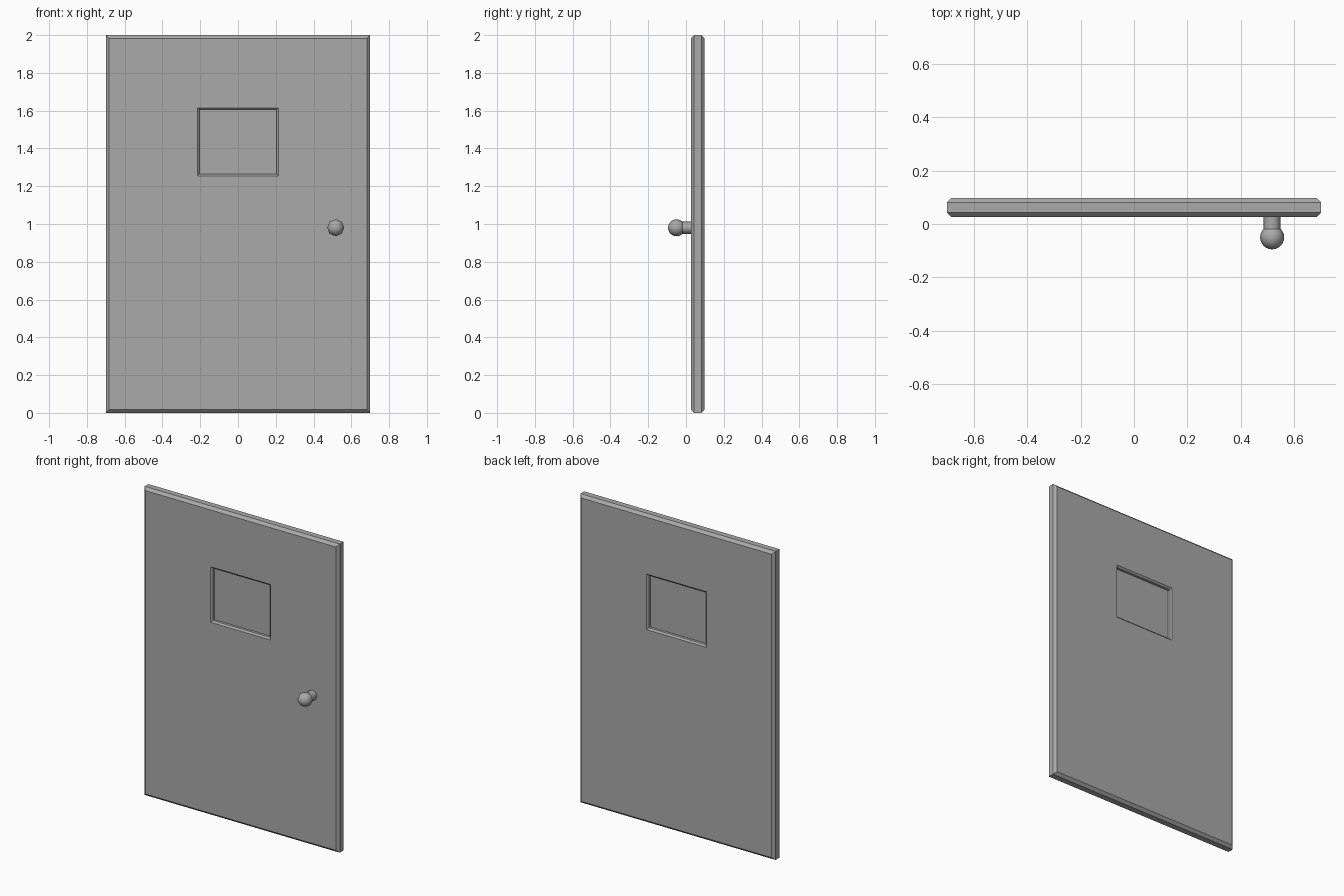
import bpy, bmesh, math
from mathutils import Matrix

cube = bpy.data.objects.get("Cube")
if cube:
    bpy.data.objects.remove(cube)

grey = bpy.data.materials.new("plain_grey")
grey.use_nodes = True
colour = (0.4, 0.4, 0.4, 1)
grey.diffuse_color = colour
grey.node_tree.nodes["Principled BSDF"].inputs["Base Color"].default_value = colour


def add_object(name, bm):
    bmesh.ops.recalc_face_normals(bm, faces=bm.faces)
    mesh = bpy.data.meshes.new(name)
    bm.to_mesh(mesh)
    bm.free()
    mesh.materials.append(grey)
    obj = bpy.data.objects.new(name, mesh)
    bpy.context.collection.objects.link(obj)
    return obj


def rectangle(bm, half_w, low, high, y):
    corners = [(-half_w, low), (half_w, low), (half_w, high), (-half_w, high)]
    return [bm.verts.new((x, y, z)) for x, z in corners]


# Door slab: rectangles lofted from front pane, over the edge, to back pane
MID, HALF = 0.062, 0.036      # slab centre and half thickness in y
EDGE, TRIM = 0.017, 0.01      # outer and window chamfers
PANE = 0.01                   # half thickness of the window panel


def slab_side(s):
    """Rings from the window panel outwards, on the front (-1) or back (+1)."""
    return [
        (0.205, 1.265, 1.605, MID + s * PANE),
        (0.205, 1.265, 1.605, MID + s * (HALF - TRIM)),
        (0.205 + TRIM, 1.265 - TRIM, 1.605 + TRIM, MID + s * HALF),
        (0.7 - EDGE, EDGE, 2 - EDGE, MID + s * HALF),
        (0.7, 0, 2, MID + s * (HALF - EDGE)),
    ]


bm = bmesh.new()
rings = [rectangle(bm, *r) for r in slab_side(-1) + slab_side(1)[::-1]]
for a, b in zip(rings, rings[1:]):
    for i in range(4):
        j = (i + 1) % 4
        bm.faces.new((a[i], a[j], b[j], b[i]))
bm.faces.new(rings[0])
bm.faces.new(rings[-1])
add_object("door_panel", bm)

# Knob parts, both turned so that their axis runs along y
turn = Matrix.Rotation(math.pi / 2, 4, 'X')
KNOB_X, KNOB_Z = 0.517, 0.98


def place(y):
    return Matrix.Translation((KNOB_X, y, KNOB_Z)) @ turn


bm = bmesh.new()
bmesh.ops.create_cone(bm, cap_ends=True, segments=8, radius1=0.032,
                      radius2=0.032, depth=0.08, matrix=place(-0.005))
stem = add_object("knob_stem", bm)

bm = bmesh.new()
bmesh.ops.create_uvsphere(bm, u_segments=8, v_segments=12, radius=0.045,
                          matrix=place(-0.05))
ball = add_object("knob_ball", bm)

for obj in (stem, ball):
    bpy.ops.object.select_all(action='DESELECT')
    obj.select_set(True)
    bpy.context.view_layer.objects.active = obj
    bpy.ops.object.shade_smooth_by_angle(angle=math.radians(50))
